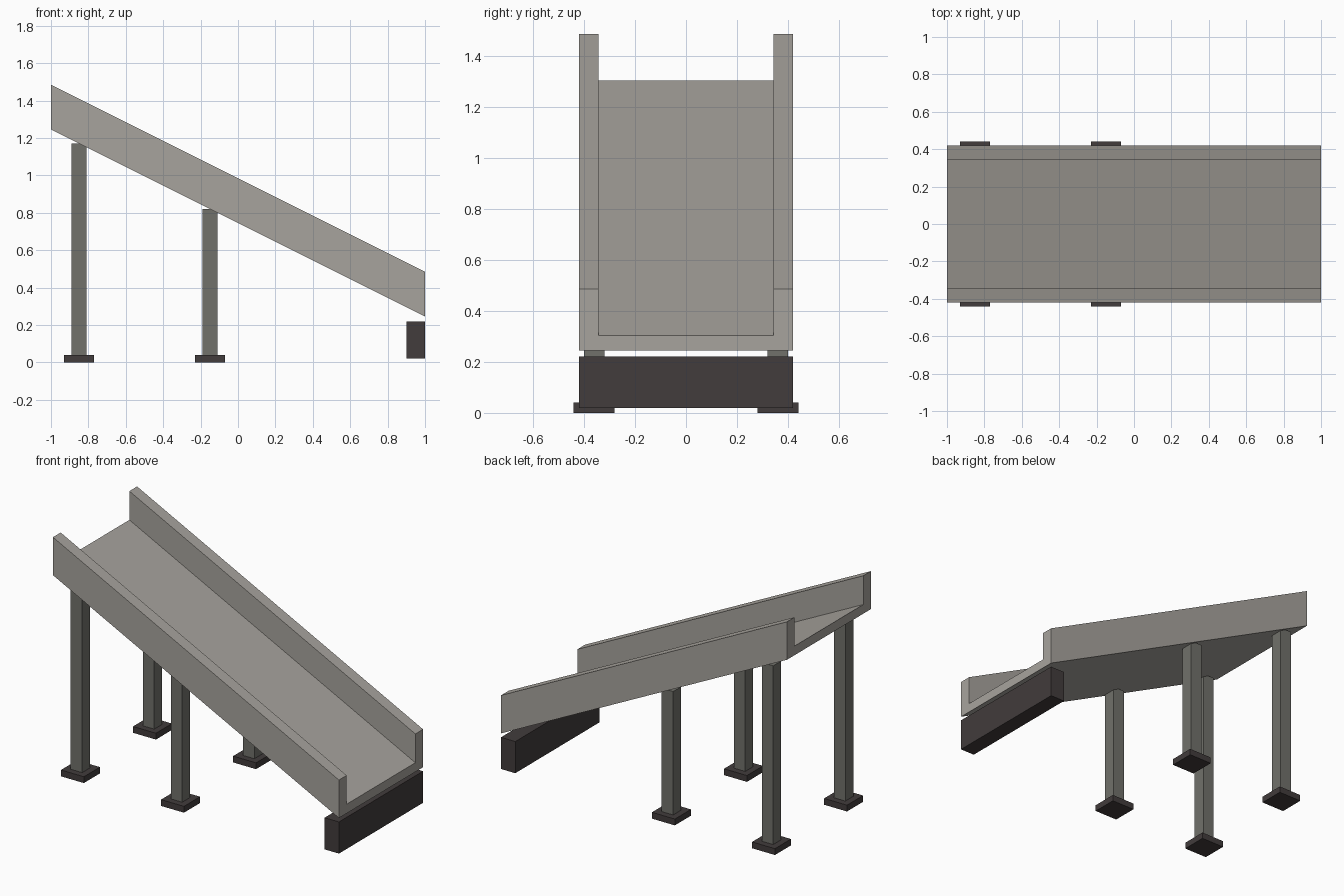
import bpy
import bmesh
from mathutils import Matrix, Vector

if "Cube" in bpy.data.objects:
    bpy.data.objects.remove(bpy.data.objects["Cube"], do_unlink=True)


def material(name, rgb):
    mat = bpy.data.materials.new(name)
    mat.use_nodes = True
    mat.diffuse_color = (*rgb, 1)
    mat.node_tree.nodes["Principled BSDF"].inputs["Base Color"].default_value = (*rgb, 1)
    return mat


CONCRETE = material("warm grey concrete", (0.39, 0.37, 0.34))
STEEL = material("mid grey post", (0.165, 0.165, 0.147))
FOOTING = material("dark footing", (0.054, 0.045, 0.045))


def finish(bm, name, mat):
    bmesh.ops.recalc_face_normals(bm, faces=bm.faces[:])
    mesh = bpy.data.meshes.new(name)
    bm.to_mesh(mesh)
    bm.free()
    mesh.materials.append(mat)
    obj = bpy.data.objects.new(name, mesh)
    bpy.context.collection.objects.link(obj)
    return obj


def box(name, low, high, mat):
    low, high = Vector(low), Vector(high)
    bm = bmesh.new()
    place = Matrix.Translation((low + high) / 2) @ Matrix.Diagonal((*(high - low), 1))
    bmesh.ops.create_cube(bm, size=1, matrix=place)
    return finish(bm, name, mat)


# Sloping deck: underside height falls evenly from the high end to the low end
def underside(x):
    return 0.745 - 0.5 * x


# U-shaped channel, swept down the slope with upright end faces
HALF, INNER, FLOOR, WALL = 0.42, 0.343, 0.058, 0.24
half_profile = [(HALF, 0), (HALF, WALL), (INNER, WALL), (INNER, FLOOR)]
profile = half_profile + [(-y, z) for y, z in reversed(half_profile)]
bm = bmesh.new()
start = bm.faces.new([bm.verts.new((-1, y, underside(-1) + z)) for y, z in profile])
swept = bmesh.ops.extrude_face_region(bm, geom=[start], use_keep_orig=True)
moved = [g for g in swept["geom"] if isinstance(g, bmesh.types.BMVert)]
bmesh.ops.translate(bm, verts=moved, vec=(2, 0, underside(1) - underside(-1)))
finish(bm, "ramp_channel", CONCRETE)

# Posts on square footings, in two mirrored pairs
for row, x in (("high", -0.85), ("middle", -0.15)):
    for side, y in (("left", 0.36), ("right", -0.36)):
        box(f"{row}_{side}_post", (x - 0.04, y - 0.04, 0.02),
            (x + 0.04, y + 0.04, underside(x)), STEEL)
        box(f"{row}_{side}_footing", (x - 0.08, y - 0.08, 0),
            (x + 0.08, y + 0.08, 0.04), FOOTING)

# Block beneath the low end
box("end_block", (0.9, -HALF, 0.02), (1, HALF, 0.22), FOOTING)
